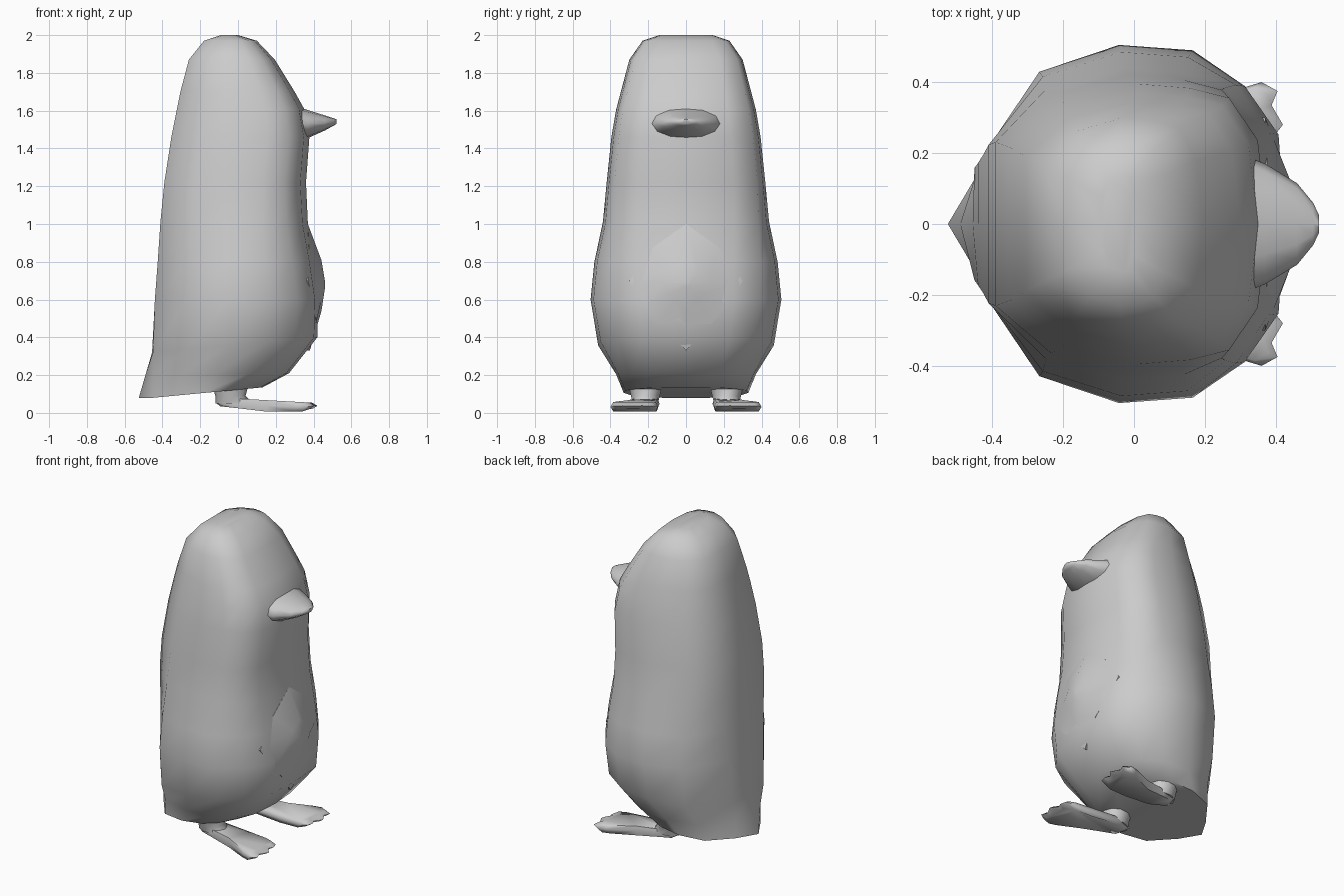
import bpy, bmesh
from math import cos, sin, pi, radians

cube = bpy.data.objects.get("Cube")
if cube:
    bpy.data.objects.remove(cube, do_unlink=True)

grey = bpy.data.materials.new("plain_grey")
grey.use_nodes = True
grey.diffuse_color = (0.6, 0.6, 0.6, 1)
grey.node_tree.nodes["Principled BSDF"].inputs["Base Color"].default_value = (0.6, 0.6, 0.6, 1)


def finish(name, bm, angle):
    bmesh.ops.recalc_face_normals(bm, faces=bm.faces)
    mesh = bpy.data.meshes.new(name)
    bm.to_mesh(mesh)
    bm.free()
    mesh.materials.append(grey)
    mesh.shade_smooth()
    mesh.set_sharp_from_angle(angle=radians(angle))
    obj = bpy.data.objects.new(name, mesh)
    bpy.context.collection.objects.link(obj)
    return obj


def loft(name, rings, angle=60):
    """Skin a list of equal-length closed rings and cap both ends."""
    bm = bmesh.new()
    rows = [[bm.verts.new(p) for p in ring] for ring in rings]
    n = len(rows[0])
    for a, b in zip(rows, rows[1:]):
        for i in range(n):
            j = (i + 1) % n
            bm.faces.new((a[i], a[j], b[j], b[i]))
    bm.faces.new(rows[0])
    bm.faces.new(rows[-1])
    return finish(name, bm, angle)


# Body: half sections as (position from back to front, share of half width)
ROUND = [(0, 0), (0, .34), (.2, .85), (.46, 1), (.7, .97), (.87, .77), (.98, .5), (1, 0)]
BOXY = [(0, 0), (0, .55), (.21, .87), (.5, 1), (.7, .97), (.85, .9), (.96, .6), (1, 0)]
# back z, front z, back x, front x, half width, boxiness, tail reach
BODY = [
    (2.0, 2.0, -.09, 0, .14, 1, 0),
    (1.97, 1.97, -.18, .10, .23, 1, 0),
    (1.87, 1.87, -.26, .195, .30, 1, 0),
    (1.7, 1.7, -.305, .30, .345, 1, 0),
    (1.6, 1.61, -.325, .35, .37, 1, 0),
    (1.46, 1.46, -.353, .378, .395, 1, 0),
    (1.22, 1.22, -.39, .36, .42, 1, 0),
    (1.02, 1.0, -.41, .37, .44, .8, 0),
    (.8, .8, -.425, .4, .485, .3, 0),
    (.6, .6, -.44, .425, .505, 0, 0),
    (.32, .4, -.45, .42, .465, 0, .005),
    (.2, .21, -.45, .27, .37, 0, .04),
    (.08, .135, -.45, .13, .33, .2, .075),
]


def body_ring(zb, zf, xb, xf, half, box, tail):
    ring = []
    for (t0, w0), (t1, w1) in zip(ROUND, BOXY):
        t, w = t0 + (t1 - t0) * box, w0 + (w1 - w0) * box
        x = xb + (xf - xb) * t
        if t == 0 and w == 0:
            x -= tail
        ring.append((x, w * half, zb + (zf - zb) * t))
    return ring + [(x, -y, z) for x, y, z in ring[-2:0:-1]]


loft("body", [body_ring(*row) for row in BODY])

# Beak: flattened oval sections tapering forward (x, half width, bottom, top)
BEAK = [(.29, .2, 1.44, 1.63), (.37, .17, 1.455, 1.603), (.46, .115, 1.495, 1.575),
        (.505, .06, 1.52, 1.56), (.522, .025, 1.53, 1.555)]
loft("beak", [[(x, w * cos(k * pi / 6), (lo + hi) / 2 + (hi - lo) / 2 * sin(k * pi / 6))
               for k in range(12)] for x, w, lo, hi in BEAK])

# Belly: bulging diamond rising from the front (y, z, x on the rim)
HALF = [(0, 1.0, .37), (.17, .88, .375), (.3, .7, .37), (.22, .56, .405), (.14, .48, .415), (0, .33, .38)]
rim = HALF + [(-y, z, x) for y, z, x in HALF[-2:0:-1]]


def belly_ring(x, shrink):
    return [(x, y * shrink, .68 + (z - .68) * shrink) for y, z, _ in rim]


loft("belly", [belly_ring(.25, 1), [(x, y, z) for y, z, x in rim],
               belly_ring(.442, .4), belly_ring(.46, .06)], 65)

# Feet: webbed outlines with three toes, plus short ankles
FOOT = [(-.12, .18), (0, .14), (.2, .145), (.34, .15), (.39, .165), (.4, .205), (.385, .235),
        (.42, .28), (.388, .335), (.405, .375), (.36, .4), (.31, .385), (.15, .31), (0, .28), (-.1, .26)]


def foot_layer(side, shrink, level):
    """Outline at a level from 0 (sole) to 1 (upper side)."""
    ring = []
    for x, y in FOOT:
        low = .035 - .1 * (x + .12) if x < .15 else .007
        high = .075 - .05 * max(x, 0)
        if x > .38:
            low = .02
        z = max(low + (high - low) * level, .002)
        ring.append((.14 + (x - .14) * shrink, side * (.25 + (y - .25) * shrink), z))
    return ring


def ankle_ring(side, z, cx, rx, ry):
    return [(cx + rx * cos(k * pi / 5), side * .215 + ry * sin(k * pi / 5), z) for k in range(10)]


for side, label in ((1, "left"), (-1, "right")):
    loft(label + "_foot", [foot_layer(side, .9, 0), foot_layer(side, 1, .5),
                           foot_layer(side, .9, 1)], 75)
    loft(label + "_ankle", [ankle_ring(side, .05, -.02, .1, .07),
                            ankle_ring(side, .09, -.04, .08, .08),
                            ankle_ring(side, .2, -.04, .11, .11)])
